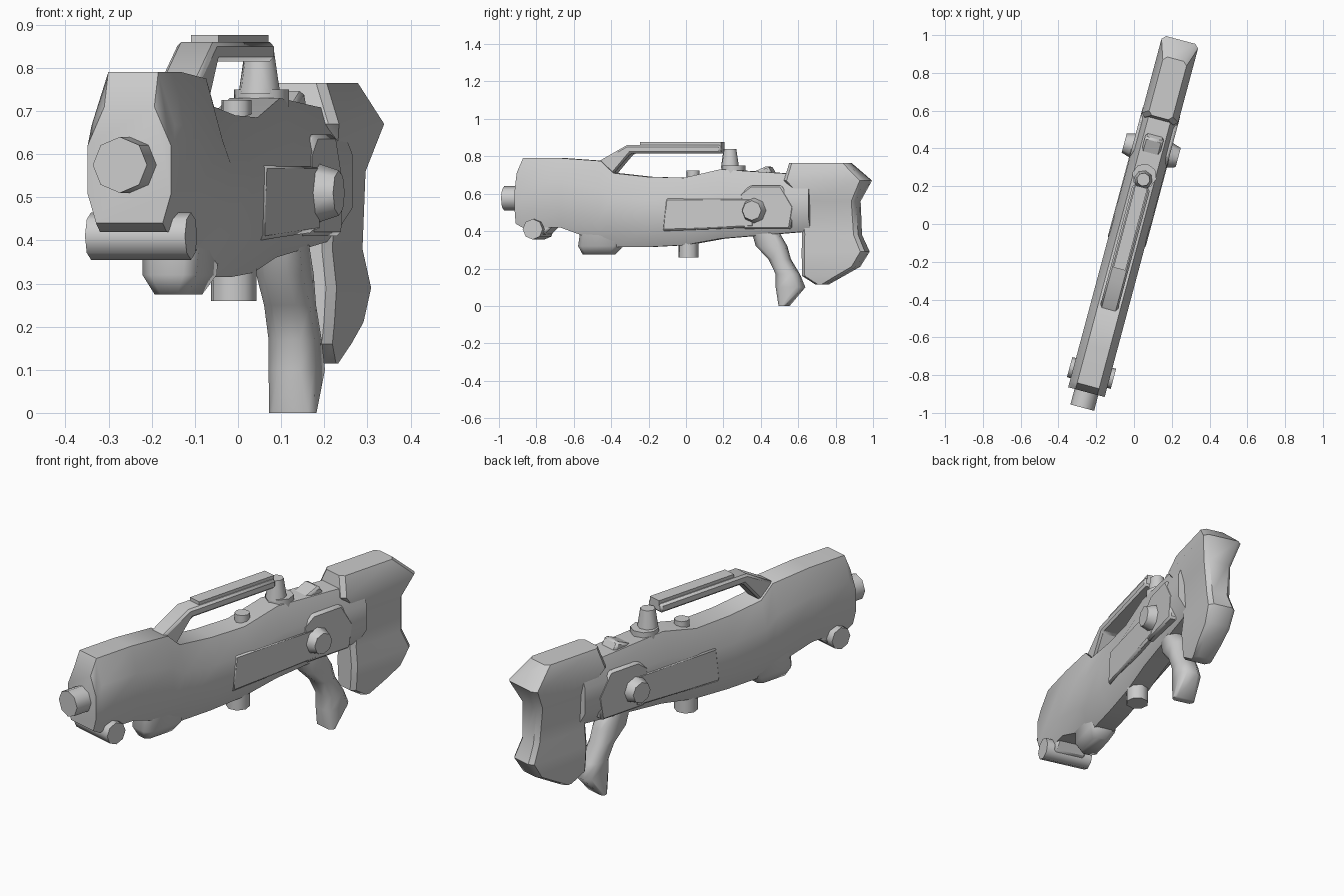
import bpy
import bmesh
import math
from mathutils import Matrix

if "Cube" in bpy.data.objects:
    bpy.data.objects.remove(bpy.data.objects["Cube"])

colour = (0.6, 0.6, 0.6, 1)
grey = bpy.data.materials.new("plain grey")
grey.use_nodes = True
grey.diffuse_color = colour
grey.node_tree.nodes["Principled BSDF"].inputs["Base Color"].default_value = colour

# Parts are built along y, then turned to the resting direction
turn = Matrix.Rotation(math.radians(-15), 4, "Z") @ Matrix.Translation((-0.013, 0, 0))


def finish(name, bm, bevel=0, angle=40):
    """Turn the part into a shaded object, with optional chamfered edges."""
    bmesh.ops.recalc_face_normals(bm, faces=bm.faces)
    bm.transform(turn)
    mesh = bpy.data.meshes.new(name)
    bm.to_mesh(mesh)
    bm.free()
    mesh.materials.append(grey)
    part = bpy.data.objects.new(name, mesh)
    bpy.context.collection.objects.link(part)
    if bevel:
        modifier = part.modifiers.new("chamfer", "BEVEL")
        modifier.width = bevel
        modifier.segments = 1
    bpy.ops.object.select_all(action="DESELECT")
    part.select_set(True)
    bpy.context.view_layer.objects.active = part
    bpy.ops.object.shade_smooth_by_angle(angle=math.radians(angle))


def loft(name, half_rings, angle=40):
    """Mirror each half ring across x and skin the rings in order."""
    bm = bmesh.new()
    loops = []
    for half in half_rings:
        ring = half + [(-x, y, z) for x, y, z in reversed(half)]
        loops.append([bm.verts.new(point) for point in ring])
    for near, far in zip(loops, loops[1:]):
        for i in range(len(near)):
            bm.faces.new((near[i - 1], near[i], far[i], far[i - 1]))
    bm.faces.new(loops[0])
    bm.faces.new(loops[-1])
    finish(name, bm, angle=angle)


def upright(name, sections, chamfer, angle=40):
    """Stack of chamfered rectangles, each a height, front, back and half width."""
    rings = []
    for z, front, back, half in sections:
        cut = min(chamfer, half / 2, (back - front) / 3)
        inner = half - cut
        rings.append([(inner, front, z), (half, front + cut, z),
                      (half, back - cut, z), (inner, back, z)])
    loft(name, rings, angle)


def slab(name, profile, half, bevel=0.01):
    """Side profile given thickness across x."""
    bm = bmesh.new()
    face = bm.faces.new([bm.verts.new((-half, y, z)) for y, z in profile])
    made = bmesh.ops.extrude_face_region(bm, geom=[face])["geom"]
    moved = [item for item in made if isinstance(item, bmesh.types.BMVert)]
    bmesh.ops.translate(bm, verts=moved, vec=(half + half, 0, 0))
    finish(name, bm, bevel, angle=30)


def drum(name, y, z, radius, length, axis="Z", tip=1, x=0):
    """Octagonal cylinder centred on a point, tapering towards its tip."""
    spin = {"X": Matrix.Rotation(math.pi / 2, 4, "Y"),
            "Y": Matrix.Rotation(math.pi / 2, 4, "X"),
            "Z": Matrix.Identity(4)}[axis]
    bm = bmesh.new()
    bmesh.ops.create_cone(bm, cap_ends=True, segments=8, radius1=radius,
                          radius2=radius * tip, depth=length,
                          matrix=Matrix.Translation((x, y, z)) @ spin)
    finish(name, bm, angle=50)


# Main body: octagonal sections whose shoulders follow from bottom and top
body = []
for y, bottom, top in [(-0.925, 0.44, 0.71), (-0.89, 0.42, 0.79), (-0.68, 0.42, 0.79),
                       (-0.46, 0.34, 0.775), (-0.39, 0.315, 0.71), (-0.2, 0.315, 0.69),
                       (0, 0.325, 0.685), (0.2, 0.36, 0.73), (0.7, 0.4, 0.7)]:
    height = top - bottom
    belly = 0.08 if y < -0.6 else 0.05
    body.append([(belly, y, bottom), (0.1, y, bottom + height / 4),
                 (0.1, y, top - height / 3), (0.06, y, top)])
loft("main_body", body)

# Shoulder stock, flared at the top and hollowed behind
upright("stock", [(0.115, 0.72, 0.78, 0.05), (0.16, 0.65, 0.86, 0.06),
                  (0.21, 0.65, 0.95, 0.065), (0.29, 0.65, 1, 0.07),
                  (0.38, 0.65, 0.96, 0.06), (0.56, 0.65, 0.95, 0.07),
                  (0.67, 0.56, 1.005, 0.1), (0.765, 0.58, 0.9, 0.065)], 0.02)

# Pistol grip of even thickness, and the rounded front grip
grip = [(0, 0.52, 0.56), (0.1, 0.5, 0.65), (0.17, 0.5, 0.62),
        (0.25, 0.46, 0.57), (0.32, 0.39, 0.55), (0.42, 0.36, 0.49)]
upright("pistol_grip", [(*row, 0.055) for row in grip], 0.03, angle=60)
upright("front_grip", [(0.275, -0.57, -0.4, 0.04), (0.32, -0.59, -0.36, 0.065),
                       (0.45, -0.57, -0.33, 0.07)], 0.025, angle=60)

# Carry handle with its top rail
slab("carry_handle", [(-0.5, 0.76), (-0.32, 0.86), (0.2, 0.86), (0.2, 0.815),
                      (-0.3, 0.815), (-0.4, 0.7)], 0.048)
slab("handle_rail", [(-0.25, 0.85), (-0.25, 0.876), (0.2, 0.876), (0.2, 0.85)], 0.033, bevel=0)

# Raised side panels
slab("lower_panel", [(-0.09, 0.577), (0.4, 0.577), (0.4, 0.42), (-0.11, 0.4)], 0.104)
slab("rear_panel", [(0.32, 0.6), (0.38, 0.645), (0.55, 0.645), (0.62, 0.53),
                    (0.6, 0.41), (0.34, 0.41)], 0.102)

# Barrel, and the cross tube hung below it
drum("barrel", -0.94, 0.575, 0.065, 0.14, axis="Y")
drum("cross_tube", -0.82, 0.41, 0.055, 0.24, axis="X")
slab("tube_mount", [(-0.88, 0.45), (-0.86, 0.38), (-0.77, 0.38), (-0.72, 0.43)], 0.08)

# Side knobs, narrowing outwards
drum("left_knob", 0.4, 0.51, 0.075, 0.07, axis="X", tip=0.7, x=0.113)
drum("right_knob", 0.4, 0.51, 0.052, 0.07, axis="X", tip=1.4, x=-0.113)

# Rear post, studs and the ridge ahead of the stock
drum("post_base", 0.26, 0.725, 0.066, 0.05)
drum("post", 0.24, 0.79, 0.05, 0.1, tip=0.7)
drum("top_stud", 0.036, 0.7, 0.036, 0.05)
drum("bottom_stud", 0.01, 0.31, 0.055, 0.1)
slab("rear_ridge", [(0.34, 0.7), (0.46, 0.75), (0.49, 0.7)], 0.05)
